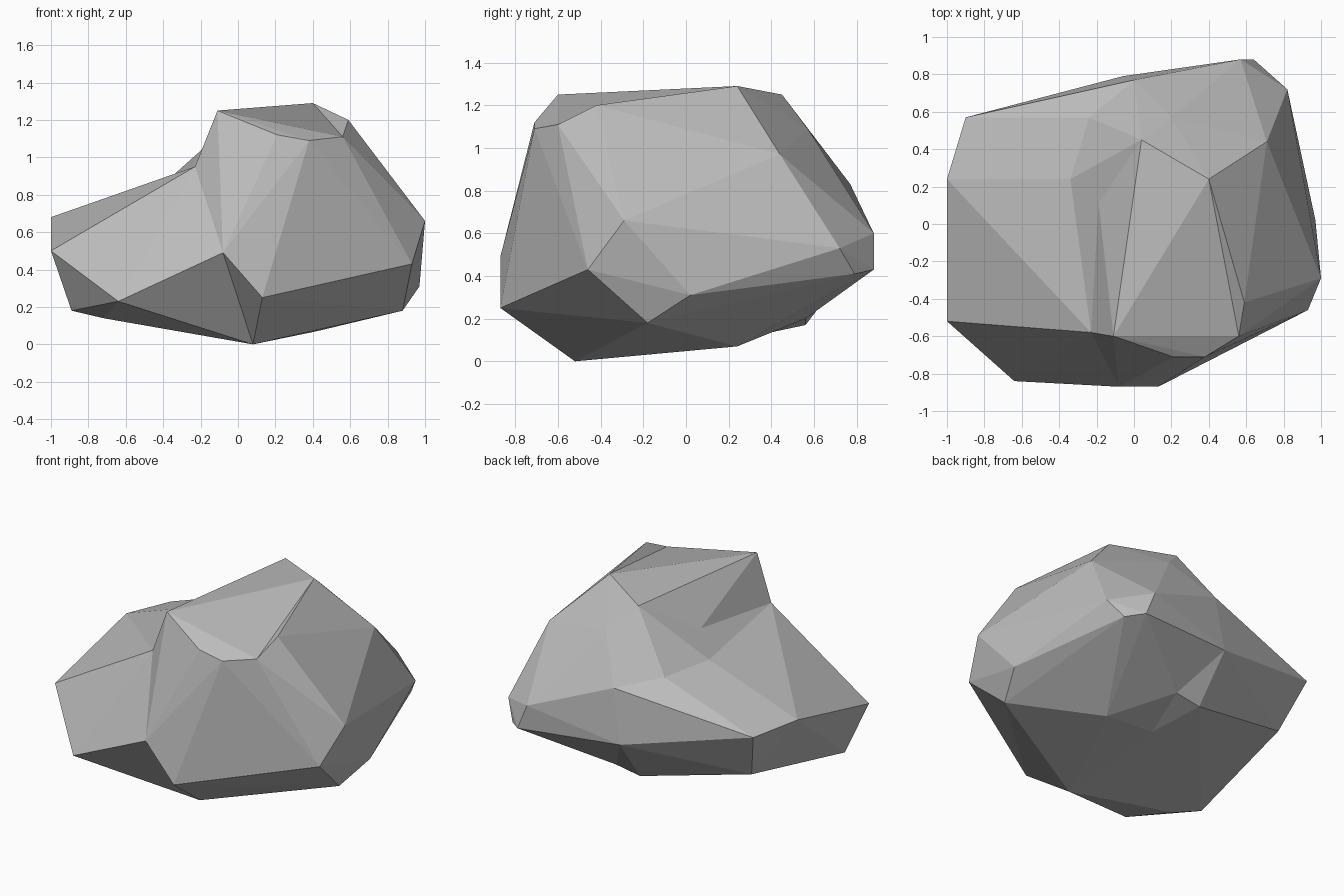
import bpy
import bmesh

default_cube = bpy.data.objects.get("Cube")
if default_cube:
    bpy.data.objects.remove(default_cube, do_unlink=True)

# One plain stone colour
stone = bpy.data.materials.new("stone_grey")
stone.use_nodes = True
stone.diffuse_color = (0.5, 0.5, 0.5, 1)
shader = stone.node_tree.nodes["Principled BSDF"]
shader.inputs["Base Color"].default_value = stone.diffuse_color
shader.inputs["Roughness"].default_value = 0.9


def chiselled_block(name, *corner_groups):
    """Wrap corner points, given in hundredths, in a faceted convex block."""
    bm = bmesh.new()
    for group in corner_groups:
        for corner in group:
            bm.verts.new([value / 100 for value in corner])
    hull = bmesh.ops.convex_hull(bm, input=bm.verts[:])
    loose = {g for g in hull["geom_interior"] + hull["geom_unused"]
             if isinstance(g, bmesh.types.BMVert)}
    bmesh.ops.delete(bm, geom=list(loose), context="VERTS")
    bmesh.ops.recalc_face_normals(bm, faces=bm.faces[:])
    mesh = bpy.data.meshes.new(name)
    bm.to_mesh(mesh)
    bm.free()
    mesh.materials.append(stone)
    block = bpy.data.objects.new(name, mesh)
    bpy.context.collection.objects.link(block)
    return block


def fuse(target, block):
    """Merge a block into the target and remove the block."""
    union = target.modifiers.new("fuse", "BOOLEAN")
    union.operation = "UNION"
    union.solver = "EXACT"
    union.object = block
    bpy.context.view_layer.objects.active = target
    bpy.ops.object.modifier_apply(modifier=union.name)
    bpy.data.objects.remove(block, do_unlink=True)


# Ends and middle of the dip between the tall mass and the low shoulder
dip_ends = [(-23, -58, 95), (-24, 57, 89)]
dip_middle = [(-34, 24, 91)]
# Other corners shared by the tall mass and the low shoulder
seam = [(-8, -87, 49), (8, -52, 0), (0, 77, 83), (-6, 79, 47),
        (5, 23, 10), (13, 56, 20)]
# Corners shared by the tall mass and its side ridge
ridge_seam = [(40, 24, 129), (56, -60, 111), (71, 44, 97),
              (100, -29, 66), (93, -46, 43)]

# Tall mass: crown, side, back and underside corners
crown = [(-11, -60, 125), (21, -71, 112), (38, -71, 109),
         (4, 45, 125), (20, 57, 109)]
side = [(13, -87, 25), (97, 2, 31), (88, -18, 18)]
back = [(57, 88, 60), (64, 88, 43), (74, 79, 41), (82, 72, 53)]
underside = [(42, 24, 7), (30, 42, 17)]
rock = chiselled_block("rock", dip_ends, seam, ridge_seam,
                       crown, side, back, underside)

# Side ridge running down from the peak
ridge = chiselled_block("rock_ridge", ridge_seam, [(59, -42, 120), (30, 0, 60)])

# Sloping bank from the crown down into the dip
bank = chiselled_block("rock_bank", dip_ends, dip_middle,
                       [(4, 45, 125), (7, 24, 124), (20, 10, 60)])

# Low shoulder: upper rim and lower rim corners
upper_rim = [(-100, -52, 50), (-100, 24, 68), (-90, 57, 66)]
lower_rim = [(-89, -42, 18), (-79, 43, 33), (-72, -50, 14), (-64, -84, 23),
             (-5, 56, 17)]
shoulder = chiselled_block("rock_shoulder", dip_ends, dip_middle, seam,
                           upper_rim, lower_rim)

# Fuse the masses into one boulder
for part in (ridge, shoulder, bank):
    fuse(rock, part)
for face in rock.data.polygons:
    face.use_smooth = False
